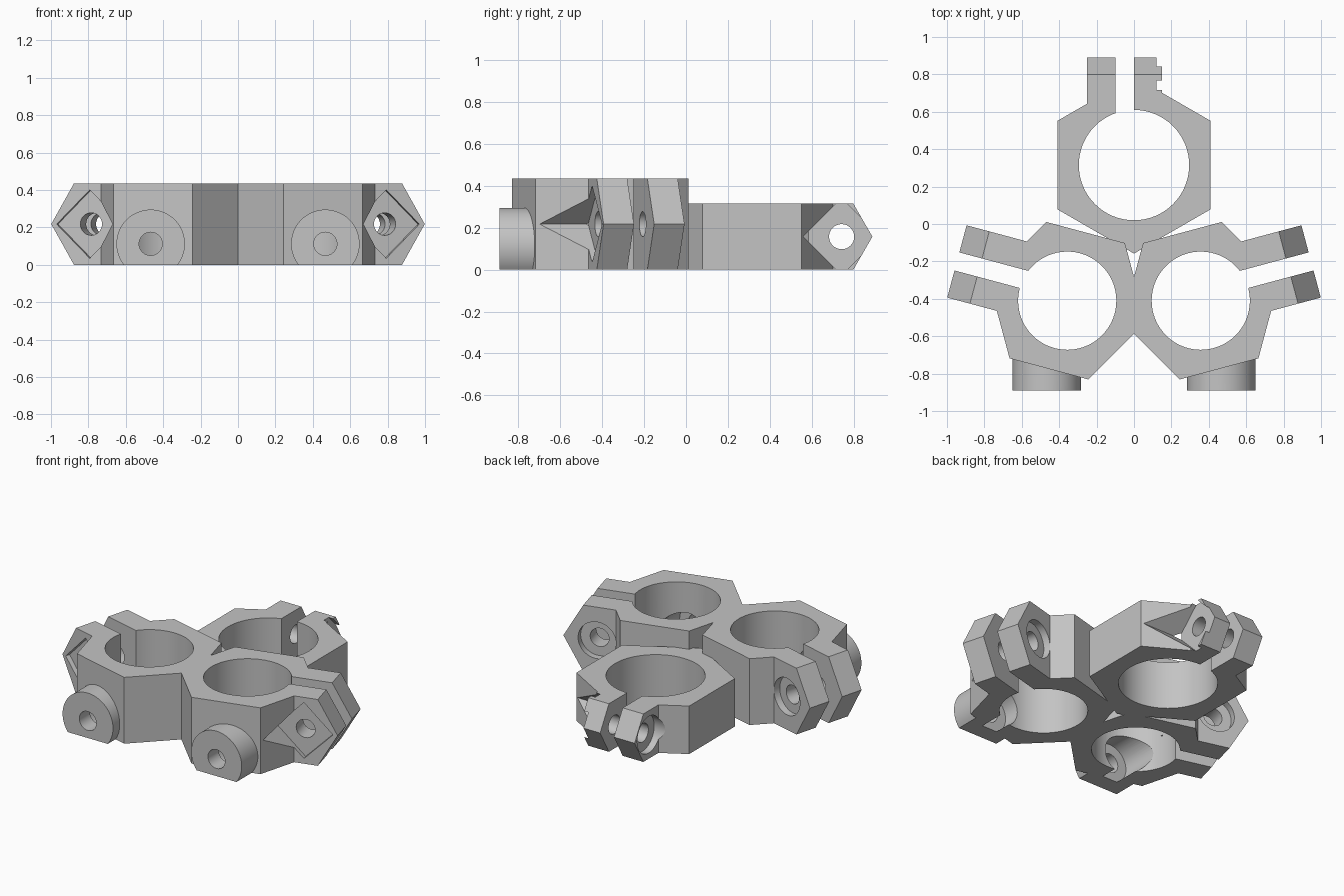
import bpy, bmesh
from math import sin, cos, tan, pi, asin, radians
from mathutils import Matrix

if "Cube" in bpy.data.objects:
    bpy.data.objects.remove(bpy.data.objects["Cube"], do_unlink=True)

grey = bpy.data.materials.new("plain_grey")
grey.use_nodes = True
grey.diffuse_color = (0.55, 0.55, 0.55, 1)
grey.node_tree.nodes["Principled BSDF"].inputs["Base Color"].default_value = (0.55, 0.55, 0.55, 1)


def prism(name, points, axis, low, high):
    """Extrude a 2D outline along an axis."""
    place = {"X": lambda p, q, d: (d, p, q),
             "Y": lambda p, q, d: (p, d, q),
             "Z": lambda p, q, d: (p, q, d)}[axis]
    bm = bmesh.new()
    ends = [[bm.verts.new(place(p, q, d)) for p, q in points] for d in (low, high)]
    bm.faces.new(ends[0])
    bm.faces.new(ends[1])
    n = len(points)
    for i in range(n):
        j = (i + 1) % n
        bm.faces.new((ends[0][i], ends[0][j], ends[1][j], ends[1][i]))
    bmesh.ops.recalc_face_normals(bm, faces=bm.faces)
    mesh = bpy.data.meshes.new(name)
    bm.to_mesh(mesh)
    bm.free()
    mesh.materials.append(grey)
    obj = bpy.data.objects.new(name, mesh)
    bpy.context.collection.objects.link(obj)
    return obj


def ring(cx, cy, radius, sides=64, start=0.0):
    return [(cx + radius * cos(start + 2 * pi * i / sides),
             cy + radius * sin(start + 2 * pi * i / sides)) for i in range(sides)]


def apply(obj):
    bpy.context.view_layer.objects.active = obj
    for mod in list(obj.modifiers):
        bpy.ops.object.modifier_apply(modifier=mod.name)


def combine(obj, other, operation):
    mod = obj.modifiers.new("combine", "BOOLEAN")
    mod.operation = operation
    mod.solver = "EXACT"
    mod.object = other
    bpy.context.view_layer.update()
    apply(obj)
    bpy.data.objects.remove(other, do_unlink=True)


def clamp(name, hex_radius, bore, height, tip, bolt):
    """Hexagonal split clamp around the origin, ears pointing to +y."""
    mid = height / 2
    slope = mid * tan(radians(30))
    body = prism(name, ring(0, 0, hex_radius, 6, pi / 2), "Z", 0, height)
    # pointed ears
    outline = [(0.2, 0), (tip - slope, 0), (tip, mid), (tip - slope, height), (0.2, height)]
    combine(body, prism("ears", outline, "X", -0.25, 0.15), "UNION")
    cutters = [
        prism("bore", ring(0, 0, bore), "Z", -0.1, height + 0.1),
        prism("slot", [(-0.1, 0), (0, 0), (0, 1), (-0.1, 1)], "Z", -0.1, height + 0.1),
        prism("bolt_hole", ring(bolt, mid, 0.06, 32), "X", -0.4, 0.4),
        prism("nut_recess", ring(bolt, mid, 0.183, 4), "X", 0.12, 0.6),
        prism("head_recess", ring(bolt, mid, 0.12, 48), "X", -0.5, -0.205),
    ]
    for cutter in cutters:
        combine(body, cutter, "DIFFERENCE")
    return body


# rear clamp
rear = clamp("rear_clamp", 0.473, 0.295, 0.315, 0.575, 0.428)
rear.data.transform(Matrix.Translation((0, 0.315, 0)))

# front clamp, turned outwards
front = clamp("triple_clamp", 0.436, 0.2625, 0.435, 0.624, 0.411)
front.data.transform(Matrix.Translation((0.357, -0.41, 0)) @ Matrix.Rotation(radians(-75), 4, "Z"))

# round mounting boss, flat underneath, with a screw hole and inner recess
boss_x, boss_z, boss_r = 0.467, 0.112, 0.183
dip = asin(boss_z / boss_r)
arc = [-dip + (pi + 2 * dip) * i / 48 for i in range(49)]
boss_outline = [(boss_x + boss_r * cos(a), boss_z + boss_r * sin(a)) for a in arc]
combine(front, prism("boss", boss_outline, "Y", -0.89, -0.69), "UNION")
bore_again = prism("bore", ring(0.357, -0.41, 0.2625), "Z", -0.1, 0.6)
combine(front, bore_again, "DIFFERENCE")
combine(front, prism("screw_hole", ring(boss_x, boss_z, 0.062, 32), "Y", -1, -0.5), "DIFFERENCE")
combine(front, prism("screw_recess", ring(boss_x, boss_z, 0.125, 48), "Y", -0.78, -0.5), "DIFFERENCE")

# mirrored second front clamp, then all three become one solid
mirror = front.modifiers.new("mirror", "MIRROR")
mirror.use_bisect_axis[0] = True
apply(front)
combine(front, rear, "UNION")

bpy.ops.object.select_all(action="DESELECT")
front.select_set(True)
bpy.context.view_layer.objects.active = front
bpy.ops.object.shade_smooth_by_angle(angle=radians(25))
